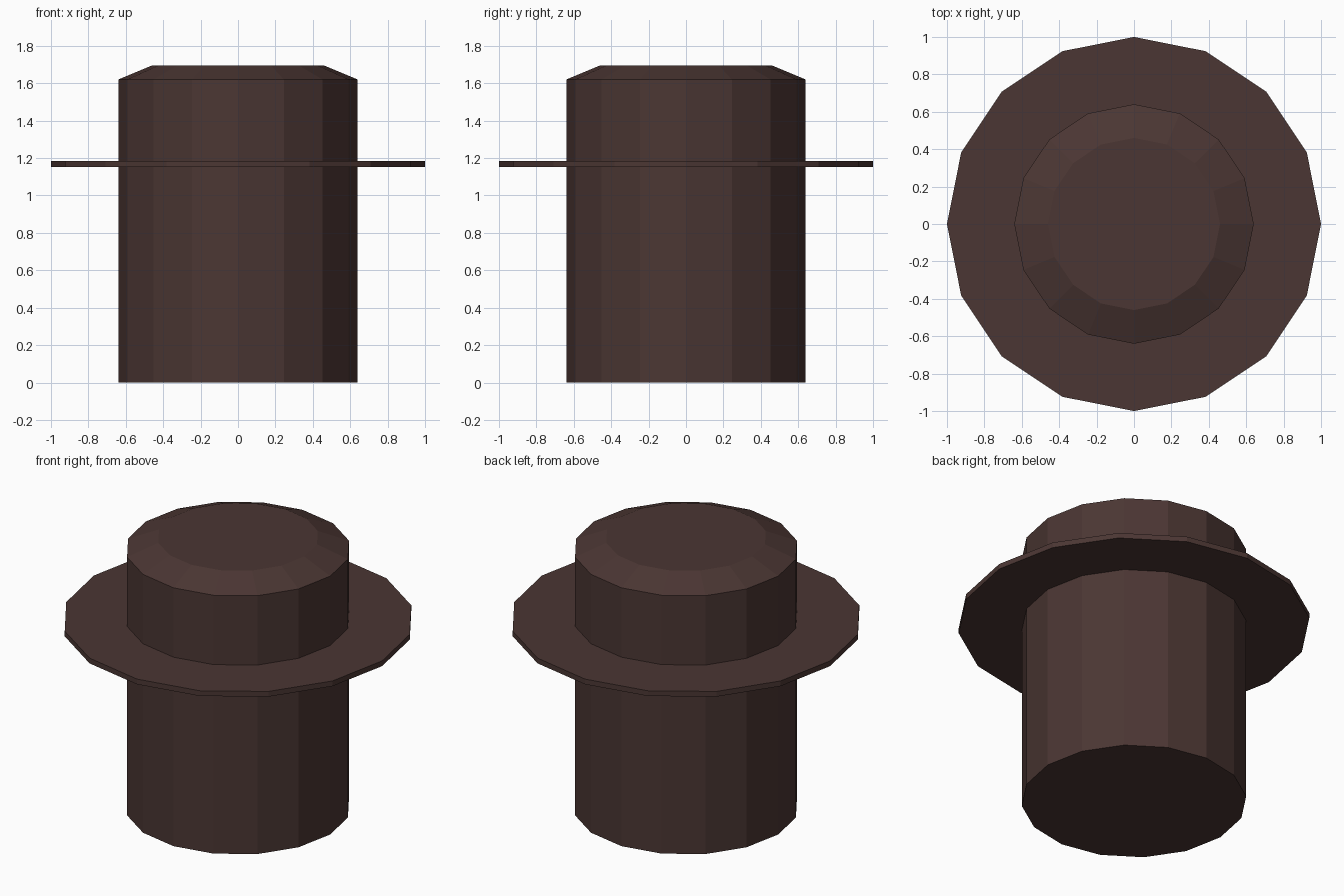
import bpy, bmesh
from math import cos, sin, pi

if "Cube" in bpy.data.objects:
    bpy.data.objects.remove(bpy.data.objects["Cube"])

SIDES = 16

mat = bpy.data.materials.new("dark_brown")
mat.diffuse_color = (0.07, 0.037, 0.033, 1)
mat.use_nodes = True
mat.node_tree.nodes["Principled BSDF"].inputs["Base Color"].default_value = mat.diffuse_color


def lathe(name, profile, closed=False):
    """Revolve (radius, z) points, bottom to top; cap the ends unless closed."""
    bm = bmesh.new()
    rings = [[bm.verts.new((r * cos(2 * pi * i / SIDES), r * sin(2 * pi * i / SIDES), z))
              for i in range(SIDES)] for r, z in profile]
    pairs = list(zip(rings, rings[1:]))
    if closed:
        pairs.append((rings[-1], rings[0]))
    else:
        bm.faces.new(rings[0])
        bm.faces.new(rings[-1])
    for a, b in pairs:
        for i in range(SIDES):
            j = (i + 1) % SIDES
            bm.faces.new((a[i], a[j], b[j], b[i]))
    bmesh.ops.recalc_face_normals(bm, faces=bm.faces)
    mesh = bpy.data.meshes.new(name)
    bm.to_mesh(mesh)
    bm.free()
    mesh.materials.append(mat)
    obj = bpy.data.objects.new(name, mesh)
    bpy.context.collection.objects.link(obj)
    return obj


# Tall drum with a bevelled top
lathe("body", [(0.64, 0), (0.64, 1.62), (0.46, 1.695)])

# Thin flat brim around the drum
lathe("brim", [(0.63, 1.152), (1.0, 1.152), (1.0, 1.185), (0.63, 1.185)], closed=True)
